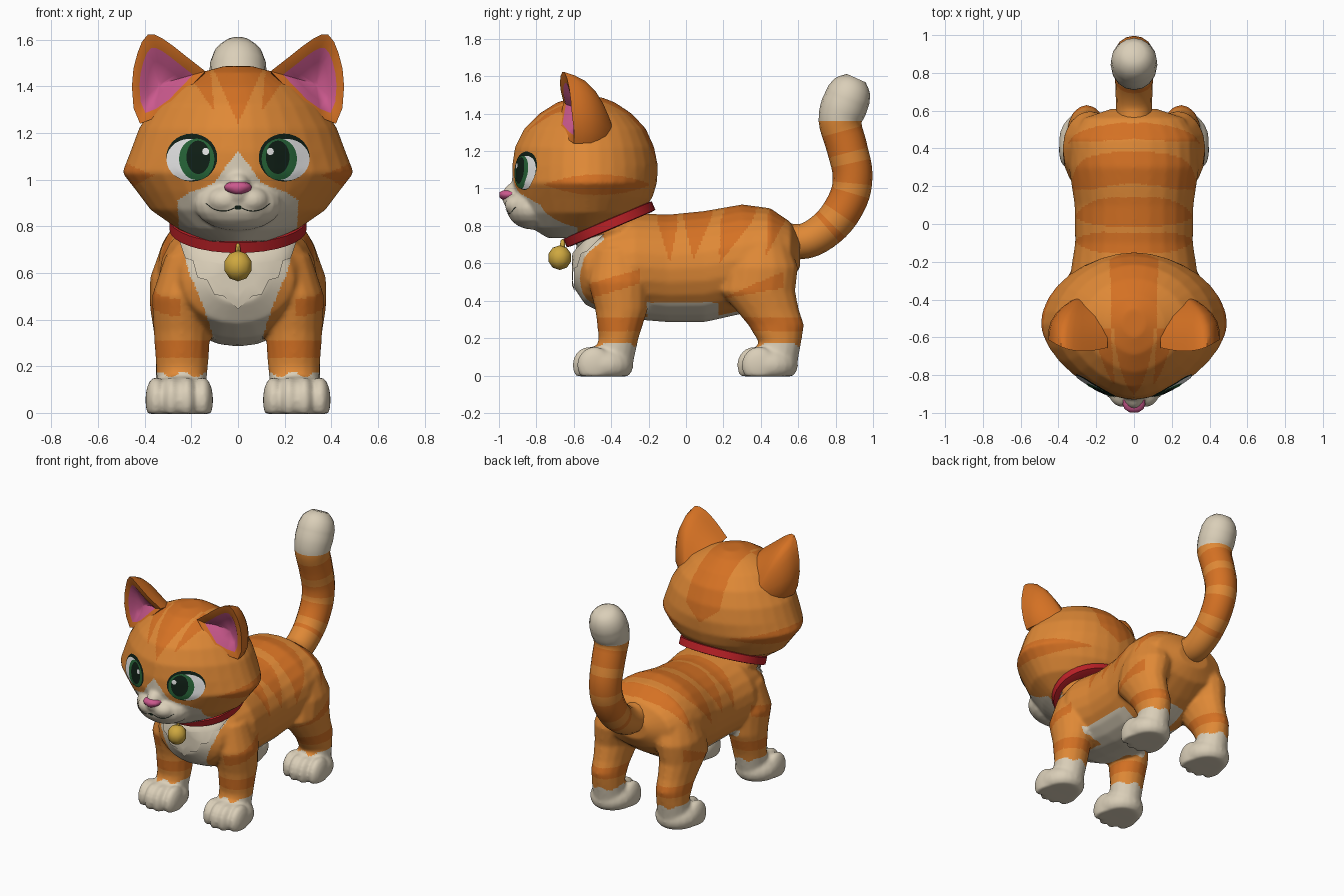
import bpy, bmesh
from math import sin, cos, pi, copysign, radians
from mathutils import Vector, Matrix
from mathutils.bvhtree import BVHTree

if "Cube" in bpy.data.objects:
    bpy.data.objects.remove(bpy.data.objects["Cube"])


def material(name, *rgb):
    m = bpy.data.materials.new(name)
    m.use_nodes = True
    m.diffuse_color = (*rgb, 1)
    m.node_tree.nodes["Principled BSDF"].inputs["Base Color"].default_value = (*rgb, 1)
    return m


ORANGE = material("light orange fur", .74, .25, .037)
DARK = material("dark orange fur", .66, .165, .017)
CREAM = material("cream fur", .70, .62, .48)
WHITE = material("eye white", .85, .85, .85)
RED = material("collar red", .5, .015, .02)
GOLD = material("bell gold", .62, .39, .05)
PINK = material("pink skin", .60, .10, .27)
GREEN = material("iris green", .02, .13, .04)
BLACK = material("pupil black", .005, .014, .008)
FUR = [ORANGE, DARK, CREAM]


# ---- helpers ----
def finish(name, bm, mats, sharp=50):
    bmesh.ops.recalc_face_normals(bm, faces=bm.faces)
    me = bpy.data.meshes.new(name)
    bm.to_mesh(me)
    bm.free()
    for m in mats:
        me.materials.append(m)
    for p in me.polygons:
        p.use_smooth = True
    me.set_sharp_from_angle(angle=radians(sharp))
    ob = bpy.data.objects.new(name, me)
    bpy.context.collection.objects.link(ob)
    return ob


def loft(bm, rings):
    loops = [[bm.verts.new(p) for p in r] for r in rings]
    bands = []
    for a, b in zip(loops, loops[1:]):
        n = len(a)
        bands.append([bm.faces.new((a[i], a[(i + 1) % n], b[(i + 1) % n], b[i])) for i in range(n)])
    bands.append([bm.faces.new(loops[0]), bm.faces.new(loops[-1])])
    return bands


def ball(bm, centre, radii, seg=20, floor=None):
    mat = Matrix.Translation(centre) @ Matrix.Diagonal((*radii, 1))
    vs = bmesh.ops.create_uvsphere(bm, u_segments=seg, v_segments=seg // 2, radius=1, matrix=mat)["verts"]
    for v in vs:
        if floor is not None:
            v.co.z = max(v.co.z, floor)


def circle(n):
    return [(cos(2 * pi * i / n), sin(2 * pi * i / n)) for i in range(n)]


def interp(v, table):
    if v <= table[0][0]:
        return table[0][1]
    for (a, p), (b, q) in zip(table, table[1:]):
        if v <= b:
            return p + (q - p) * (v - a) / (b - a)
    return table[-1][1]


def smooth_path(pts, steps):
    pts = [Vector(p) for p in pts]
    ext = [2 * pts[0] - pts[1]] + pts + [2 * pts[-1] - pts[-2]]
    out = []
    for a, b, c, d in zip(ext, ext[1:], ext[2:], ext[3:]):
        for k in range(steps):
            t = k / steps
            out.append(.5 * (2 * b + (c - a) * t + (2 * a - 5 * b + 4 * c - d) * t * t
                             + (3 * b - a - 3 * c + d) * t ** 3))
    return out + [pts[-1]]


def merge(name, bm, voxel, rule):
    """Fuse overlapping volumes into one skin and colour it by a rule."""
    ob = finish(name, bm, FUR)
    r = ob.modifiers.new("fuse", 'REMESH')
    r.mode, r.voxel_size = 'VOXEL', voxel
    s = ob.modifiers.new("soften", 'SMOOTH')
    s.factor, s.iterations = .5, 10
    me = bpy.data.meshes.new_from_object(ob.evaluated_get(bpy.context.evaluated_depsgraph_get()))
    ob.modifiers.clear()
    ob.data = me
    me.materials.clear()
    for m in FUR:
        me.materials.append(m)
    for p in me.polygons:
        p.use_smooth = True
        p.material_index = rule(abs(p.center.x), p.center.y, p.center.z)
    return ob


def surface(ob):
    me = ob.data
    return BVHTree.FromPolygons([v.co for v in me.vertices], [p.vertices for p in me.polygons])


def decal(name, mat, tree, centre, outline, lift, rings=6):
    """Thin plate laid over the front of a surface."""
    bm = bmesh.new()
    loops = []
    for k in range(rings + 1):
        s = max(k / rings, .02)
        loop = []
        for x, z in outline:
            o = Vector((centre[0] + x * s, -2, centre[1] + z * s))
            hit, nor, *_ = tree.ray_cast(o, Vector((0, 1, 0)))
            if hit is None:
                hit, nor, *_ = tree.find_nearest(Vector((o.x, -.6, o.z)))
            loop.append(hit + nor * lift)
        loops.append(loop)
    bands = loft(bm, loops)
    bm.faces.remove(bands[-1][1])
    return finish(name, bm, [mat])


# ---- body, legs and paws ----
def body_rule(x, y, z):
    if z < .165 + .012 * sin(60 * x):
        return 2
    bib = ((.3, .10), (.4, .13), (.5, .165), (.6, .21), (.72, .24))
    if y < -.4 and x < interp(z, bib) and z < .76:
        return 2
    if z < .39 and (-.21 < y < .17 or x < .11):
        return 2
    if .24 < z < .31 or (y < -.25 and x > .25 and abs(z - .5 - .3 * (y + .35)) < .04):
        return 1
    if .2 < y < .52 and x > .22 and abs(z - .43 - .3 * (y - .25)) < .13 * (y - .18):
        return 1
    for yc, lean, w, low in ((-.1, .05, .055, .6), (.065, -.1, .075, .62), (.29, -.4, .085, .6), (.5, -.3, .055, .64)):
        if abs(y - yc - lean * (.88 - z)) < w * min(1, (z - low) / .22):
            return 1
    return 0


bm = bmesh.new()
torso = ((-.60, .12, .47, .66), (-.54, .24, .38, .76), (-.42, .31, .32, .84), (-.28, .34, .30, .87),
         (-.1, .312, .285, .86), (.1, .315, .285, .88), (.3, .345, .33, .915), (.45, .34, .42, .895),
         (.56, .27, .5, .82), (.61, .12, .58, .73))
loft(bm, [[(w * c, y, (a + b) / 2 + (b - a) / 2 * s) for c, s in circle(24)] for y, w, a, b in torso])
ball(bm, (0, -.42, .78), (.26, .22, .12))
front_leg = ((.68, .21, -.36, .10, .13), (.5, .24, -.36, .13, .165), (.35, .24, -.345, .122, .14),
             (.2, .24, -.36, .112, .107), (.03, .245, -.40, .10, .11))
hind_leg = ((.74, .2, .40, .12, .14), (.58, .23, .40, .148, .2), (.45, .25, .38, .128, .205),
            (.35, .25, .435, .112, .17), (.27, .25, .482, .104, .15), (.18, .25, .502, .102, .115),
            (.03, .25, .47, .11, .12))
for side in (1, -1):
    for leg in (front_leg, hind_leg):
        loft(bm, [[(side * (x + rx * c), y + ry * s, z) for c, s in circle(16)] for z, x, y, rx, ry in leg])
    for y in (-.44, .44):
        ball(bm, (side * .252, y, .055), (.147, .16, .108), floor=-.005)
        for x, back in ((.152, -.05), (.219, -.075), (.285, -.075), (.352, -.05)):
            ball(bm, (side * x, y + back, .055), (.046, .094, .1), floor=-.005)
merge("body", bm, .0105, body_rule)


# ---- head ----
def head_rule(x, y, z):
    muzzle = ((.75, .25), (.91, .26), (.95, .2), (.985, .1), (1.04, .065), (1.12, 0))
    if y < -.58 and x < interp(z, muzzle):
        return 2
    if y < -.55:
        if z > 1.24 and x < .09 * (z - 1.24) / .2:
            return 1
        if z > 1.29 and abs(x - .1 - (z - 1.29) * .4) < .035 * (z - 1.29) / .12:
            return 1
    elif x < interp(z, ((1.1, 0), (1.2, .13), (1.5, .12))):
        return 1
    if x > .2 and abs(z - 1.02) < .055 * (1 - ((y + .47) / .29) ** 2):
        return 1
    return 0


bm = bmesh.new()
skull = ((.735, .14, -.74, -.52), (.79, .26, -.83, -.4), (.87, .375, -.88, -.24), (.95, .435, -.91, -.18),
         (1.03, .497, -.93, -.155), (1.12, .462, -.93, -.15), (1.22, .425, -.915, -.17), (1.32, .36, -.865, -.215),
         (1.4, .28, -.785, -.29), (1.46, .16, -.69, -.38), (1.487, .06, -.60, -.45))


def skull_ring(z, w, front, back):
    mid = min(-.53, back - .04)
    ring = []
    for c, s in circle(32):
        c, s = (copysign(abs(v) ** (1.05 if s > 0 else 1.2), v) for v in (c, s))
        ring.append((w * c, mid + s * (back - mid if s > 0 else mid - front), z))
    return ring


loft(bm, [skull_ring(*row) for row in skull])
ball(bm, (0, -.82, .895), (.19, .14, .115))
ball(bm, (0, -.895, .955), (.06, .09, .085))
for side in (1, -1):
    ball(bm, (side * .058, -.892, .912), (.077, .078, .06))
head = merge("head", bm, .009, head_rule)
skin = surface(head)

# nose and mouth
bm = bmesh.new()
loft(bm, [[(w * c, y, .968 + (.024 * s if s > 0 else .036 * s * (1 - .3 * abs(c))) * k) for c, s in circle(14)]
          for y, w, k in ((-.93, .058, 1.1), (-.955, .06, 1.1), (-.98, .05, .9), (-.997, .024, .5))])
finish("nose", bm, [PINK], 60)
bm = bmesh.new()
for side in (1, -1):
    line = smooth_path([(0, 0, .885), (side * .05, 0, .866), (side * .1, 0, .872), (side * .14, 0, .9)], 5)
    hits = [skin.ray_cast(Vector((p.x, -2, p.z)), Vector((0, 1, 0)))[0] for p in line]
    loft(bm, [[h + Vector((0, c, s)) * .0018 for c, s in circle(6)] for h in hits])
finish("mouth_line", bm, [BLACK])
decal("mouth", BLACK, skin, (0, .882), [(.016 * c, .01 * s) for c, s in circle(12)], .005, 2)

# eyes: stacked thin plates
layers = (("rim", BLACK, .197, 1.095, .109, .102, .003), ("white", WHITE, .206, 1.086, .098, .088, .005),
          ("iris", GREEN, .174, 1.088, .075, .087, .007), ("pupil", BLACK, .167, 1.096, .05, .07, .009),
          ("glint", WHITE, .135, 1.12, .014, .015, .011))
for side, word in ((1, "left"), (-1, "right")):
    for part, mat, x, z, rx, rz, lift in layers:
        decal(f"{word}_eye_{part}", mat, skin, (side * x, z), [(rx * c, rz * s) for c, s in circle(28)], lift)

# ears: hollow front turned outward, rounded back
rim = smooth_path([(.14, -.655, 1.465), (.23, -.672, 1.535), (.32, -.67, 1.603), (.387, -.65, 1.622),
                   (.432, -.625, 1.54), (.455, -.61, 1.4), (.42, -.60, 1.24), (.28, -.68, 1.32)], 2)
root = Vector((.27, -.375, 1.27))
heart = Vector((.335, -.645, 1.41))
for side, word in ((1, "left"), (-1, "right")):
    rings = [[heart + (p - heart) * k + Vector((0, d, 0)) for p in rim] for k, d in ((.08, .07), (.45, .05), (.73, .01))]
    for t in (0, .2, .4, .6, .75, .87, .95, .99):
        k = 1 - t ** 2.8
        rings.append([Vector((root.x + (p.x - root.x) * k, p.y + (root.y - p.y) * t,
                              root.z + (p.z - root.z) * k * (1 - .25 * t * (1 - t)))) for p in rim])
    bm = bmesh.new()
    bands = loft(bm, [[(side * p[0], p[1], p[2]) for p in r] for r in rings])
    for f in bands[0] + bands[1] + bands[-1][:1]:
        f.material_index = 1
    finish(f"{word}_ear", bm, [DARK, PINK])

# ---- chest tuft ----
tuft = [(.25, .13), (.22, .03), (.19, .02), (.17, -.05), (.13, -.06), (.1, -.12), (.06, -.13)]
outline = tuft + [(0, -.18)] + [(-x, z) for x, z in reversed(tuft)]
decal("chest_tuft", CREAM, surface(bpy.data.objects["body"]), (0, .63), outline, .009)

# ---- tail ----
path = smooth_path([(0, .48, .73), (0, .64, .72), (0, .78, .81), (0, .87, .95), (0, .89, 1.08),
                    (0, .86, 1.22), (0, .825, 1.36), (0, .862, 1.48), (0, .91, 1.59)], 5)
last = len(path) - 1
rings = []
for i, p in enumerate(path):
    along = (path[min(i + 1, last)] - path[max(i - 1, 0)]).normalized()
    across = along.cross(Vector((1, 0, 0)))
    r = interp(i / last, ((0, .09), (.3, .103), (.7, .11), (.82, .124), (.9, .12), (.96, .1), (1, .055)))
    rings.append([p + (Vector((1, 0, 0)) * c + across * s) * r for c, s in circle(16)])
bm = bmesh.new()
bands = loft(bm, rings)
for i, band in enumerate(bands):
    for f in band:
        f.material_index = 2 if i >= 30 else int(i % 6 < 4 and i > 8)
bands[-1][0].material_index = 0
finish("tail", bm, FUR)

# ---- collar and bell ----
tilt = Matrix.Translation((0, -.41, .808)) @ Matrix.Rotation(radians(23), 4, 'X')
bm = bmesh.new()
profile = ((0, -.028), (.022, -.024), (.022, .024), (0, .028), (-.04, .028), (-.04, -.028))
loops = [[bm.verts.new(tilt @ Vector(((.272 + d) * c, (.235 + d) * s, h))) for d, h in profile] for c, s in circle(32)]
for a, b in zip(loops, loops[1:] + loops[:1]):
    for i in range(len(profile)):
        j = (i + 1) % len(profile)
        bm.faces.new((a[i], a[j], b[j], b[i]))
finish("collar", bm, [RED])

bm = bmesh.new()
ball(bm, (0, -.675, .63), (.064, .064, .066), 10)
ball(bm, (0, -.66, .7), (.011, .014, .03), 8)
finish("bell", bm, [GOLD])
